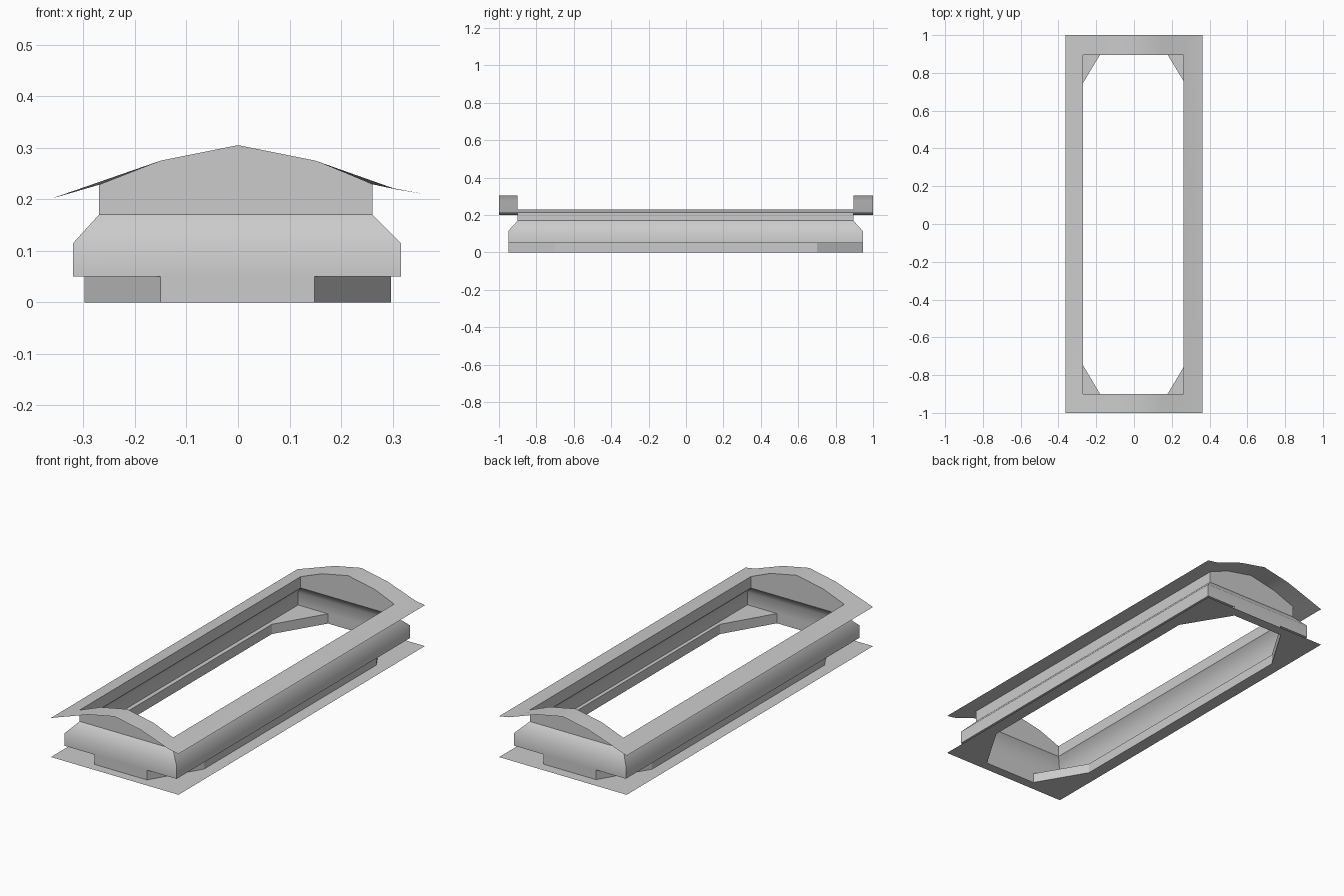
import bpy, bmesh, math

if "Cube" in bpy.data.objects:
    bpy.data.objects.remove(bpy.data.objects["Cube"])


def shell(name, rings, angle=25):
    """Bridge successive closed rings (counter-clockwise from above) into a surface."""
    bm = bmesh.new()
    loops = [[bm.verts.new(p) for p in ring] for ring in rings]
    for a, b in zip(loops, loops[1:]):
        n = len(a)
        for i in range(n):
            j = (i + 1) % n
            f = bm.faces.new((a[i], a[j], b[j], b[i]))
            if f.calc_area() < 1e-6:
                bm.faces.remove(f)
    bmesh.ops.remove_doubles(bm, verts=bm.verts, dist=1e-5)
    bmesh.ops.delete(bm, geom=[v for v in bm.verts if not v.link_faces], context='VERTS')
    me = bpy.data.meshes.new(name)
    bm.to_mesh(me)
    bm.free()
    me.polygons.foreach_set("use_smooth", [True] * len(me.polygons))
    me.set_sharp_from_angle(angle=math.radians(angle))
    ob = bpy.data.objects.new(name, me)
    bpy.context.collection.objects.link(ob)
    return ob


def rect(x0, x1, y0, y1, z):
    """Rectangle ring; doubled corners pair up with the cut corners of an octagon."""
    return [(x0, y0, z), (x1, y0, z), (x1, y0, z), (x1, y1, z),
            (x1, y1, z), (x0, y1, z), (x0, y1, z), (x0, y0, z)]


def octagon(z):
    x0, x1, y0, y1 = -0.298, 0.297, -0.95, 0.945
    return [(-0.15, y0, z), (0.148, y0, z), (x1, -0.70, z), (x1, 0.70, z),
            (0.148, y1, z), (-0.15, y1, z), (x0, 0.70, z), (x0, -0.70, z)]


def arch_ring(profile, y0, y1):
    """Ring following an arched profile across the front and back ends."""
    return ([(x, y0, z) for x, z in profile]
            + [(x, y1, z) for x, z in reversed(profile)])


# Flat bottom flange and the octagonal base wall standing on it
shell("bottom_flange", [rect(-0.363, 0.362, -1, 1, 0), octagon(0)])
shell("base_wall", [octagon(0), octagon(0.05)])

# Underside ledge from the octagon out to the body
lower = rect(-0.32, 0.316, -0.95, 0.945, 0.05)
shell("body_ledge", [octagon(0.05), lower])

# Body: vertical band with a soft shoulder sloping inwards
shell("body", [lower,
               rect(-0.32, 0.316, -0.95, 0.945, 0.115),
               rect(-0.27, 0.261, -0.90, 0.895, 0.17)], angle=50)

# Collar with arched ends
inner = [(-0.27, 0.228), (-0.15, 0.275), (0, 0.305),
         (0.15, 0.275), (0.261, 0.229), (0.261, 0.229)]
outer = [(-0.363, 0.201), (-0.15, 0.275), (0, 0.305),
         (0.15, 0.275), (0.308, 0.219), (0.362, 0.210)]
inner_ring = arch_ring(inner, -0.90, 0.895)
shell("collar", [[(x, y, 0.17) for x, y, z in inner_ring], inner_ring])

# Arched top flange spreading outwards from the collar
shell("top_flange", [arch_ring(outer, -1, 1), inner_ring])
